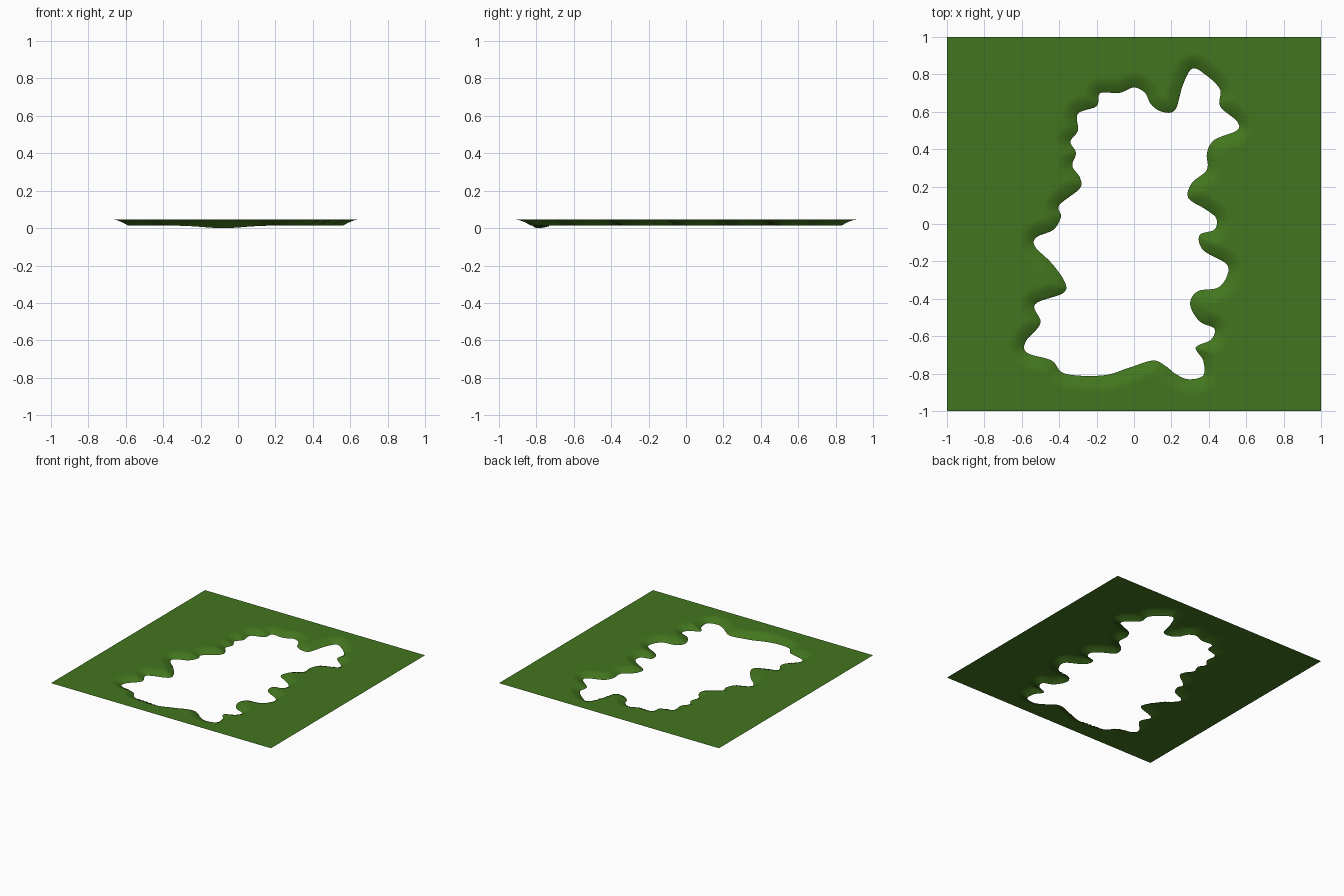
import bpy, bmesh, math
from mathutils import Vector, kdtree
from mathutils.geometry import delaunay_2d_cdt

if "Cube" in bpy.data.objects:
    bpy.data.objects.remove(bpy.data.objects["Cube"])

TOP, LIP, WIDTH = 0.045, 0.014, 0.075

# shoreline of the opening, clockwise from the top inlet
shore = [Vector(p) for p in [
    (.31, .83), (.38, .80), (.46, .72), (.46, .63), (.55, .55), (.55, .50),
    (.43, .45), (.39, .38), (.39, .29), (.31, .22), (.29, .14), (.38, .08),
    (.44, .03), (.43, -.03), (.35, -.06), (.37, -.14), (.49, -.21), (.50, -.27),
    (.45, -.34), (.34, -.36), (.30, -.43), (.35, -.52), (.43, -.56), (.41, -.62),
    (.33, -.66), (.37, -.73), (.37, -.81), (.29, -.83), (.22, -.80), (.17, -.76),
    (.10, -.73), (-.03, -.77), (-.17, -.81), (-.37, -.80), (-.44, -.73), (-.57, -.69),
    (-.58, -.63), (-.50, -.53), (-.53, -.43), (-.38, -.37), (-.37, -.31), (-.44, -.21),
    (-.53, -.12), (-.52, -.07), (-.43, -.03), (-.39, .04), (-.40, .10), (-.29, .19),
    (-.29, .25), (-.33, .31), (-.31, .38), (-.34, .44), (-.30, .50), (-.30, .59),
    (-.20, .63), (-.18, .70), (-.08, .70), (0, .73), (.06, .70), (.09, .64),
    (.15, .60), (.22, .61), (.26, .74)]]


def smooth_loop(pts, steps):
    """Closed Catmull-Rom curve through the points."""
    out, n = [], len(pts)
    for i in range(n):
        a, b, c, d = (pts[(i + k) % n] for k in (-1, 0, 1, 2))
        for s in range(steps):
            t = s / steps
            out.append(0.5 * (2 * b + (c - a) * t + (2 * a - 5 * b + 4 * c - d) * t * t
                              + (3 * b - a - 3 * c + d) * t ** 3))
    return out


def inside(p, loop):
    hit = False
    for i, b in enumerate(loop):
        a = loop[i - 1]
        if (a.y > p.y) != (b.y > p.y) and p.x < a.x + (b.x - a.x) * (p.y - a.y) / (b.y - a.y):
            hit = not hit
    return hit


loop = smooth_loop(shore, 6)
n = len(loop)
tree = kdtree.KDTree(n)
for i, p in enumerate(loop):
    tree.insert((p.x, p.y, 0), i)
tree.balance()


def shore_dist(p):
    return tree.find((p[0], p[1], 0))[2]


# outer square, shoreline and a fine band of bank points
corners = [Vector(c) for c in ((-1, -1), (1, -1), (1, 1), (-1, 1))]
points = loop + corners
edges = [(i, (i + 1) % n) for i in range(n)] + [(n + i, n + (i + 1) % 4) for i in range(4)]
STEP = 0.0125
for i in range(-79, 80):
    for j in range(-79, 80):
        p = Vector((i * STEP, j * STEP))
        if 0.009 < shore_dist(p) < WIDTH + 0.03 and not inside(p, loop):
            points.append(p)
verts, _, faces = delaunay_2d_cdt(points, edges, [], 0, 1e-5)[:3]


def height(p):
    # bank rolls down to the shore and dips lower along the front shore
    t = min(shore_dist(p) / WIDTH, 1)
    dip = 0.014 * math.exp(-((p.x + 0.08) / 0.15) ** 2) if p.y < -0.6 else 0
    return TOP - (TOP - LIP + dip) * (1 - t) ** 1.5


bm = bmesh.new()
bv = [bm.verts.new((p.x, p.y, height(p))) for p in verts]
for f in faces:
    if not inside(sum((verts[i] for i in f), Vector((0, 0))) / len(f), loop):
        bm.faces.new([bv[i] for i in f]).smooth = True
bmesh.ops.delete(bm, geom=[v for v in bm.verts if not v.link_faces], context='VERTS')
for f in bm.faces:
    f.normal_update()
    if f.normal.z < 0:
        f.normal_flip()

# grass ground with the lake opening
mesh = bpy.data.meshes.new("grass_ground")
bm.to_mesh(mesh)
bm.free()
ground = bpy.data.objects.new("grass_ground", mesh)
bpy.context.collection.objects.link(ground)
mat = bpy.data.materials.new("grass_green")
mat.diffuse_color = (0.055, 0.18, 0.013, 1)
mat.use_nodes = True
mat.node_tree.nodes["Principled BSDF"].inputs["Base Color"].default_value = mat.diffuse_color
mesh.materials.append(mat)
